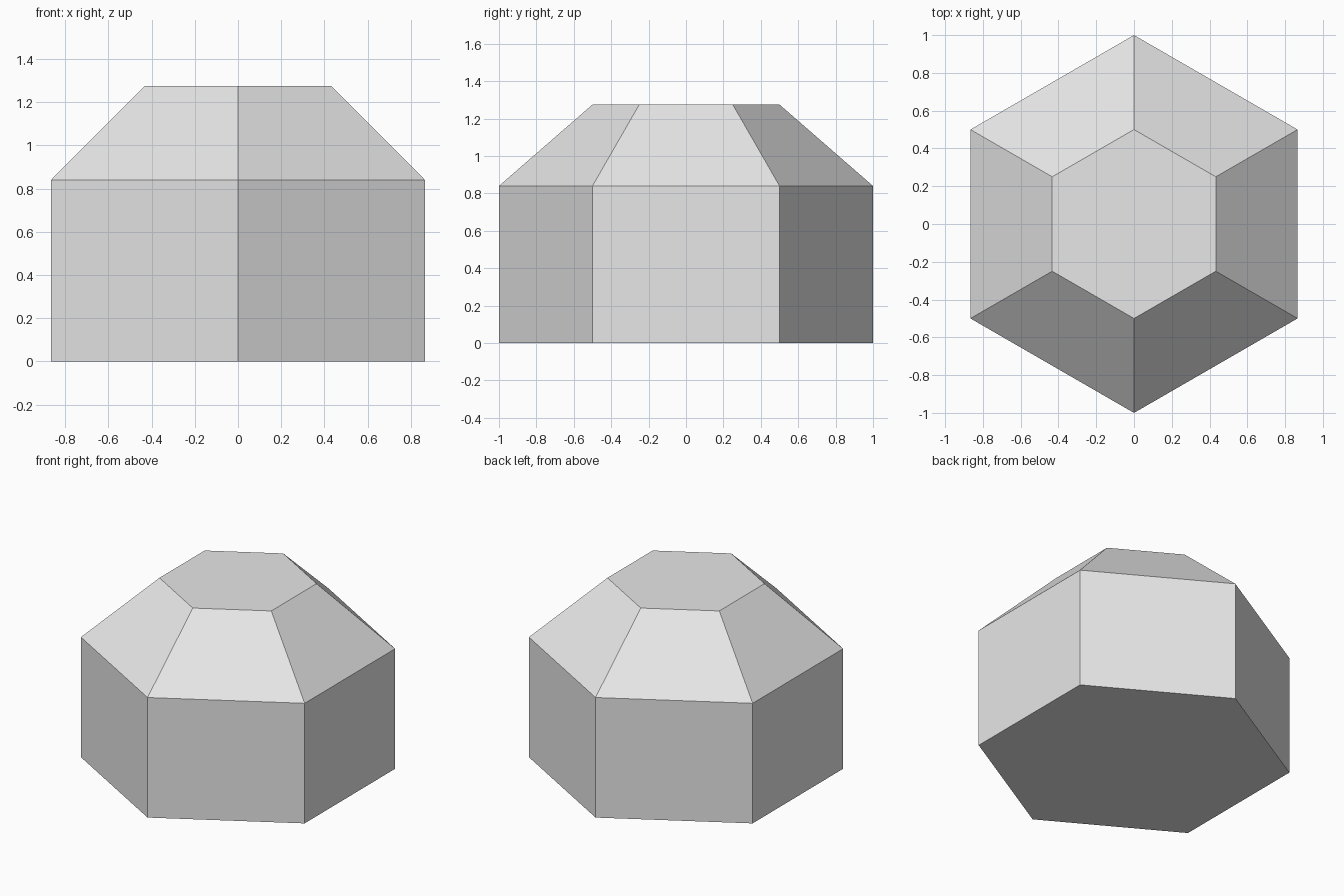
import bpy, bmesh
from math import pi, sin, cos

if "Cube" in bpy.data.objects:
    bpy.data.objects.remove(bpy.data.objects["Cube"], do_unlink=True)

SIDES = 6
PROFILE = [(1.0, 0.0), (1.0, 0.84), (0.5, 1.275)]  # radius, height

grey = bpy.data.materials.new("light grey")
grey.use_nodes = True
colour = (0.8, 0.8, 0.8, 1)
grey.diffuse_color = colour
grey.node_tree.nodes["Principled BSDF"].inputs["Base Color"].default_value = colour

# Hexagonal body: upright walls, sloped shoulder, flat top and base
bm = bmesh.new()
rings = []
for radius, z in PROFILE:
    angles = [pi / 2 + 2 * pi * i / SIDES for i in range(SIDES)]
    rings.append([bm.verts.new((radius * cos(a), radius * sin(a), z)) for a in angles])
for low, high in zip(rings, rings[1:]):
    for i in range(SIDES):
        j = (i + 1) % SIDES
        bm.faces.new((low[i], low[j], high[j], high[i]))
bm.faces.new(rings[0][::-1])
bm.faces.new(rings[-1])
bmesh.ops.recalc_face_normals(bm, faces=bm.faces)

mesh = bpy.data.meshes.new("hexagonal_body")
bm.to_mesh(mesh)
bm.free()
mesh.materials.append(grey)
body = bpy.data.objects.new("hexagonal_body", mesh)
bpy.context.collection.objects.link(body)
